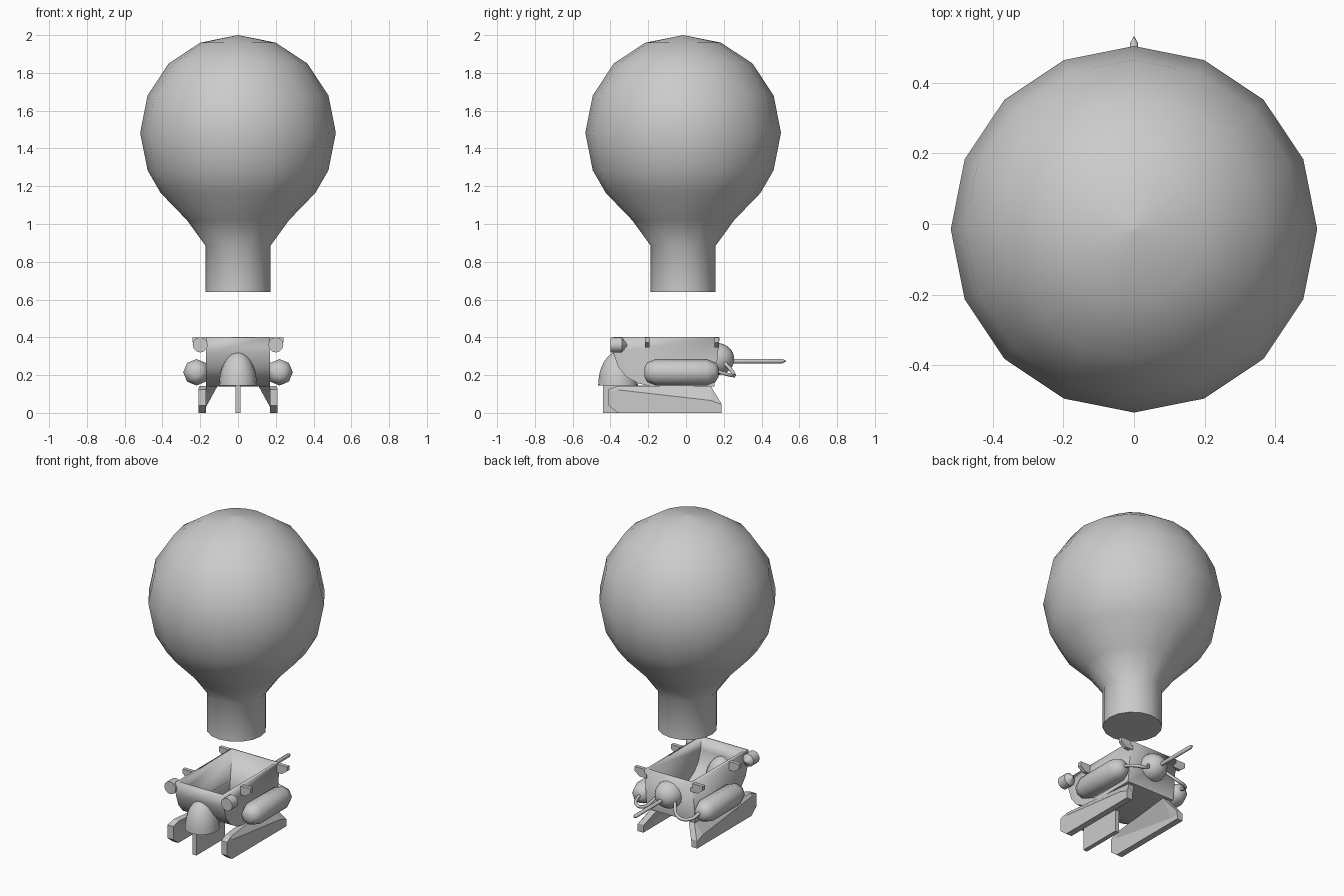
import bpy, bmesh, math
from mathutils import Matrix, Vector

cube = bpy.data.objects.get("Cube")
if cube:
    bpy.data.objects.remove(cube, do_unlink=True)

grey = bpy.data.materials.new("light grey")
grey.use_nodes = True
GREY = (0.6, 0.6, 0.6, 1)
grey.diffuse_color = GREY
grey.node_tree.nodes["Principled BSDF"].inputs["Base Color"].default_value = GREY


def select(obj):
    bpy.ops.object.select_all(action='DESELECT')
    obj.select_set(True)
    bpy.context.view_layer.objects.active = obj


def finish(name, bm, smooth=None):
    bmesh.ops.remove_doubles(bm, verts=bm.verts, dist=0.0001)
    bmesh.ops.recalc_face_normals(bm, faces=bm.faces)
    mesh = bpy.data.meshes.new(name)
    bm.to_mesh(mesh)
    bm.free()
    mesh.materials.append(grey)
    obj = bpy.data.objects.new(name, mesh)
    bpy.context.collection.objects.link(obj)
    if smooth:
        select(obj)
        bpy.ops.object.shade_smooth_by_angle(angle=math.radians(smooth))
    return obj


def loft(name, rings, smooth=None):
    """Skin a list of equal-length point rings and cap both ends."""
    bm = bmesh.new()
    loops = [[bm.verts.new(p) for p in ring] for ring in rings]
    for a, b in zip(loops, loops[1:]):
        n = len(a)
        for i in range(n):
            j = (i + 1) % n
            bm.faces.new((a[i], a[j], b[j], b[i]))
    bm.faces.new(loops[0])
    bm.faces.new(loops[-1])
    return finish(name, bm, smooth)


def lathe(name, profile, centre, sides, axis='Z', scale=(1, 1, 1), smooth=60):
    """Turn (radius, height) points around an axis through centre."""
    turn = Matrix.Rotation(-math.pi / 2, 4, 'X') if axis == 'Y' else Matrix()
    place = Matrix.Translation(centre) @ Matrix.Diagonal((*scale, 1)) @ turn
    rings = []
    for r, h in profile:
        angles = [2 * math.pi * i / sides for i in range(sides)]
        rings.append([place @ Vector((r * math.cos(a), r * math.sin(a), h)) for a in angles])
    return loft(name, rings, smooth)


def box(name, lo, hi):
    return loft(name, [[(x, lo[1], z), (x, hi[1], z), (x, hi[1], hi[2]), (x, lo[1], hi[2])][:1] and
                       [(x, lo[1], lo[2]), (x, hi[1], lo[2]), (x, hi[1], hi[2]), (x, lo[1], hi[2])]
                       for x in (lo[0], hi[0]) for z in (lo[2],)])


# Balloon envelope with its straight neck
lathe("balloon", [(0.001, 2.0), (0.2, 1.96), (0.367, 1.85), (0.479, 1.68), (0.518, 1.483),
                  (0.479, 1.285), (0.41, 1.165), (0.27, 1.02), (0.172, 0.885), (0.172, 0.64)],
      (0, -0.015, 0), 16, smooth=50)

# Open gondola: curved keel strip, two side walls, given thickness
keel = [(-0.39, 0.4), (-0.385, 0.32), (-0.36, 0.245), (-0.315, 0.19), (-0.25, 0.155),
        (-0.18, 0.14), (0.15, 0.14), (0.178, 0.4)]
bm = bmesh.new()
left, right = [[bm.verts.new((x, y, z)) for y, z in keel] for x in (0.17, -0.17)]
for i in range(len(keel) - 1):
    bm.faces.new((left[i], left[i + 1], right[i + 1], right[i]))
bm.faces.new(left)
bm.faces.new(right)
gondola = finish("gondola", bm, 30)
wall = gondola.modifiers.new("wall", 'SOLIDIFY')
wall.thickness = 0.018
wall.offset = -1
wall.use_even_offset = True

# Nose fairing: half dome resting on the keel line
dome = [(math.cos(t * math.pi / 16), math.sin(t * math.pi / 16)) for t in range(8)] + [(0.005, 1)]
lathe("nose", dome, (0, -0.36, 0.145), 16, scale=(0.1, 0.105, 0.178))

# Fin below the nose
box("nose_fin", (-0.014, -0.44, 0), (0.014, -0.15, 0.145))

# Engine dome and tail rod with pointed tip
lathe("engine", dome, (0, 0.165, 0.285), 16, 'Y', (0.085, 0.09, 0.085))
lathe("tail_rod", [(0.012, 0), (0.012, 0.265), (0.001, 0.285)], (0, 0.245, 0.274), 8, 'Y')

for side, s in (("left", 1), ("right", -1)):
    # Fuel tank
    lathe(side + "_tank", [(0.025, -0.22), (0.052, -0.205), (0.07, -0.16), (0.07, 0.11),
                           (0.052, 0.155), (0.025, 0.172)], (s * 0.22, 0, 0.215), 8, 'Y')

    # Lamp with tapered back
    lathe(side + "_lamp", [(0.04, 0), (0.04, 0.06), (0.002, 0.09)],
          (s * 0.2, -0.4, 0.36), 12, 'Y', smooth=35)

    # Rim lugs
    for where, y in (("front", -0.205), ("rear", 0.163)):
        section = [(0.155, 0.4), (0.24, 0.4), (0.24, 0.372), (0.205, 0.345), (0.155, 0.345)]
        loft(f"{side}_{where}_lug",
             [[(s * x, y + d, z) for x, z in section] for d in (-0.012, 0.012)])

    # Landing float: stations of y, bottom, outer fold, inner fold, top, inward lean
    rings = []
    for y, low, fold_out, fold_in, top, lean in (
            (-0.41, 0.04, 0.115, 0.11, 0.125, 0),
            (-0.36, 0, 0.122, 0.11, 0.143, 0.006),
            (0.13, 0, 0.066, 0.03, 0.143, 0.062),
            (0.187, 0, 0.045, 0.025, 0.05, 0.004)):
        section = [(0.21, low), (0.17, low), (0.17, fold_in), (0.17 - lean, top),
                   (0.21 - lean, top), (0.21, fold_out)]
        rings.append([(s * x, y, z) for x, z in section])
    loft(side + "_float", rings)

    # Fuel pipe from tank to engine
    curve = bpy.data.curves.new(side + "_pipe", 'CURVE')
    curve.dimensions = '3D'
    curve.bevel_depth = 0.01
    curve.bevel_resolution = 1
    curve.resolution_u = 5
    curve.use_fill_caps = True
    path = [(0.215, 0.15, 0.225), (0.19, 0.235, 0.2), (0.12, 0.253, 0.205), (0.06, 0.2, 0.27)]
    spline = curve.splines.new('BEZIER')
    spline.bezier_points.add(len(path) - 1)
    for point, (x, y, z) in zip(spline.bezier_points, path):
        point.co = (s * x, y, z)
        point.handle_left_type = point.handle_right_type = 'AUTO'
    curve.materials.append(grey)
    pipe = bpy.data.objects.new(side + "_pipe", curve)
    bpy.context.collection.objects.link(pipe)
    select(pipe)
    bpy.ops.object.convert(target='MESH')
